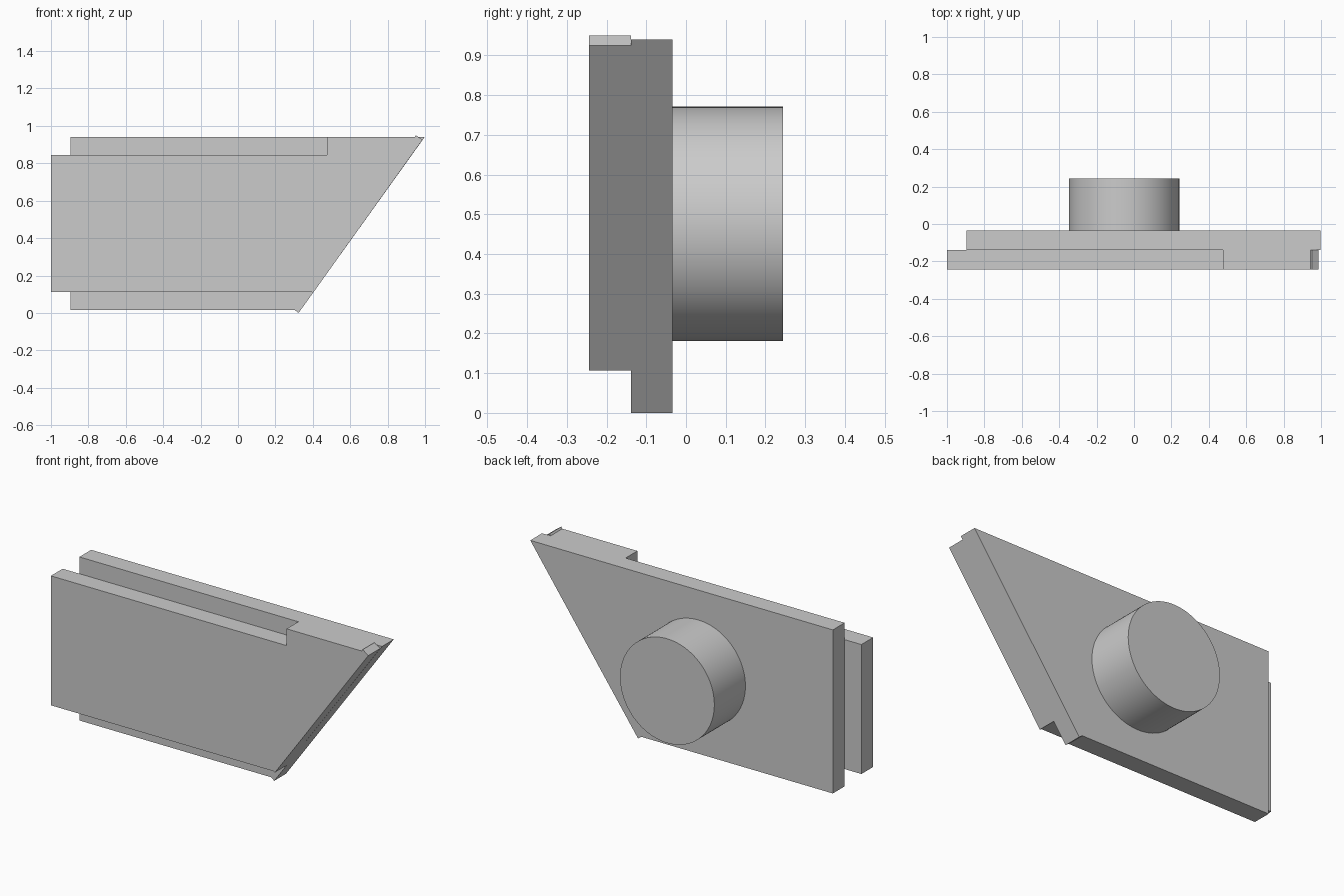
import bpy, bmesh, math
from mathutils import Matrix

if "Cube" in bpy.data.objects:
    bpy.data.objects.remove(bpy.data.objects["Cube"])


def make_object(name, bm):
    bmesh.ops.recalc_face_normals(bm, faces=bm.faces)
    mesh = bpy.data.meshes.new(name)
    bm.to_mesh(mesh)
    bm.free()
    obj = bpy.data.objects.new(name, mesh)
    bpy.context.collection.objects.link(obj)
    return obj


def plate(name, profile, y0, y1):
    """Extrude an x-z outline from y0 to y1."""
    bm = bmesh.new()
    face = bm.faces.new([bm.verts.new((x, y0, z)) for x, z in profile])
    new = bmesh.ops.extrude_face_region(bm, geom=[face])["geom"]
    bmesh.ops.translate(bm, vec=(0, y1 - y0, 0),
                        verts=[v for v in new if isinstance(v, bmesh.types.BMVert)])
    return make_object(name, bm)


FRONT, MIDDLE, BACK, END = -0.244, -0.139, -0.034, 0.244

# Rear plate, with the small square-cut lip at the foot of the slanted edge
plate("rear_plate",
      [(-0.895, 0.015), (0.304, 0.015), (0.324, 0.0), (0.998, 0.94), (-0.895, 0.94)],
      MIDDLE, BACK)

# Front plate, stepped along the top, with lips at both ends of the slanted edge
plate("front_plate",
      [(-1.0, 0.113), (0.392, 0.113), (0.401, 0.107), (0.986, 0.925), (0.951, 0.95),
       (0.944, 0.94), (0.475, 0.94), (0.475, 0.845), (-1.0, 0.845)],
      FRONT, MIDDLE)

# Round boss on the back
bm = bmesh.new()
bmesh.ops.create_cone(bm, cap_ends=True, segments=96, radius1=0.295, radius2=0.295,
                      depth=END - BACK,
                      matrix=Matrix.Translation((-0.053, (END + BACK) / 2, 0.476))
                      @ Matrix.Rotation(math.pi / 2, 4, 'X'))
boss = make_object("round_boss", bm)
bpy.context.view_layer.objects.active = boss
boss.select_set(True)
bpy.ops.object.shade_smooth_by_angle(angle=math.radians(30))
